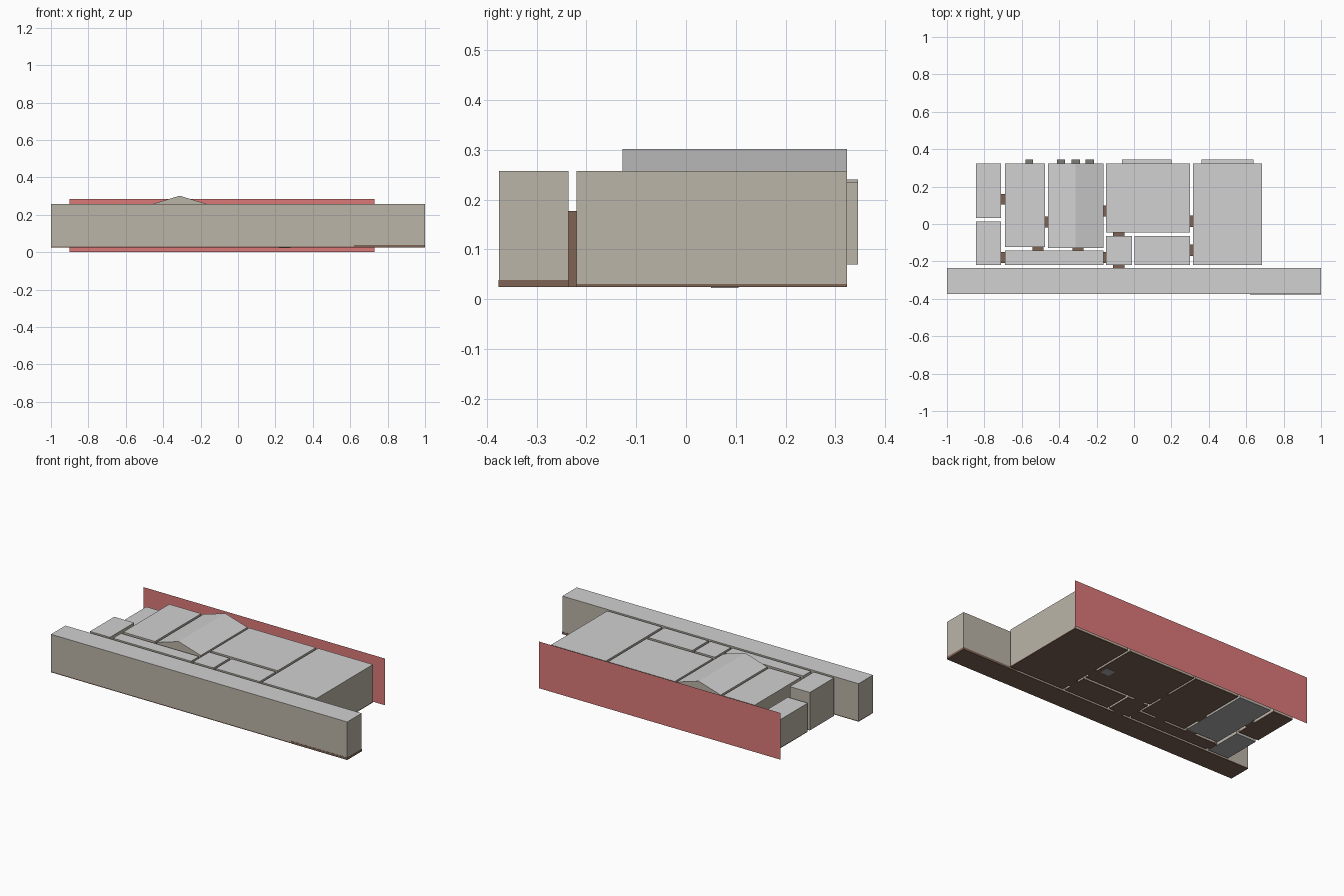
import bpy, bmesh

if "Cube" in bpy.data.objects:
    bpy.data.objects.remove(bpy.data.objects["Cube"])


def material(name, rgb):
    m = bpy.data.materials.new(name)
    m.diffuse_color = (*rgb, 1)
    m.use_nodes = True
    m.node_tree.nodes["Principled BSDF"].inputs["Base Color"].default_value = m.diffuse_color
    return m


WALL = material("warm_wall", (0.50, 0.46, 0.39))
CEILING = material("ceiling_grey", (0.64, 0.64, 0.64))
WOOD = material("brown_wood", (0.21, 0.125, 0.09))
TILE = material("grey_tile", (0.42, 0.42, 0.42))
DARK = material("dark_frame", (0.20, 0.20, 0.19))
RED = material("red_panel", (0.72, 0.19, 0.19))


def finish(name, bm, mats, rule=None):
    bmesh.ops.recalc_face_normals(bm, faces=bm.faces)
    bm.normal_update()
    if rule:
        for f in bm.faces:
            f.material_index = rule(f)
    me = bpy.data.meshes.new(name)
    bm.to_mesh(me)
    bm.free()
    for m in mats:
        me.materials.append(m)
    ob = bpy.data.objects.new(name, me)
    bpy.context.collection.objects.link(ob)
    return ob


def box(name, x0, x1, y0, y1, z0, z1, mats, rule=None):
    bm = bmesh.new()
    bmesh.ops.create_cube(bm, size=1)
    for v in bm.verts:
        v.co = (x1 if v.co.x > 0 else x0,
                y1 if v.co.y > 0 else y0,
                z1 if v.co.z > 0 else z0)
    return finish(name, bm, mats, rule)


def top_is_ceiling(f):
    return 1 if f.normal.z > 0.5 else 0


BASE, TOP = 0.025, 0.257
FLOOR = 0.031

# Rooms: x range, y range, top height, floor colour
rooms = {
    "corridor": (-1.0, 1.0, -0.375, -0.236, TOP, WOOD),
    "storage_room": (-0.845, -0.71, 0.033, 0.323, 0.20, WOOD),
    "small_bathroom": (-0.845, -0.71, -0.22, 0.013, TOP, TILE),
    "bathroom": (-0.69, -0.475, -0.122, 0.323, TOP, TILE),
    "hall": (-0.69, -0.163, -0.22, -0.143, TOP, WOOD),
    "living_room": (-0.15, 0.30, -0.046, 0.323, TOP, WOOD),
    "closet": (-0.15, -0.012, -0.22, -0.064, TOP, WOOD),
    "study": (0.003, 0.30, -0.22, -0.064, TOP, WOOD),
    "bedroom": (0.315, 0.685, -0.22, 0.323, TOP, WOOD),
}
for name, (x0, x1, y0, y1, top, floor) in rooms.items():
    box(name, x0, x1, y0, y1, FLOOR, top, [WALL, CEILING], top_is_ceiling)
    box(name + "_floor", x0, x1, y0, y1, BASE, FLOOR, [floor])

# Thicker corridor floor at the right end
box("corridor_end_floor", 0.62, 1.001, -0.376, -0.235, BASE, 0.039, [WOOD])

# Gabled room: a house-shaped profile pushed back along y
bm = bmesh.new()
profile = [(-0.46, FLOOR), (-0.163, FLOOR), (-0.163, TOP), (-0.312, 0.302), (-0.46, TOP)]
face = bm.faces.new([bm.verts.new((x, -0.127, z)) for x, z in profile])
ext = bmesh.ops.extrude_face_region(bm, geom=[face], use_keep_orig=True)
for v in ext["geom"]:
    if isinstance(v, bmesh.types.BMVert):
        v.co.y = 0.323
finish("gabled_room", bm, [WALL, CEILING], top_is_ceiling)
box("gabled_room_floor", -0.46, -0.163, -0.127, 0.323, BASE, FLOOR, [WOOD])

# Doors filling the gaps between rooms
doors = [
    (-0.71, -0.69, 0.105, 0.16),
    (-0.71, -0.69, -0.208, -0.15),
    (-0.475, -0.46, -0.02, 0.04),
    (-0.543, -0.485, -0.143, -0.122),
    (-0.328, -0.27, -0.143, -0.127),
    (-0.163, -0.15, 0.04, 0.098),
    (-0.163, -0.15, -0.208, -0.15),
    (-0.112, -0.052, -0.064, -0.046),
    (-0.112, -0.052, -0.236, -0.22),
    (0.30, 0.315, -0.015, 0.045),
    (0.30, 0.315, -0.17, -0.11),
]
for i, d in enumerate(doors):
    box(f"door_{i + 1}", *d, BASE, 0.177, [WOOD])

# Wide windows projecting from the back wall
for i, (x0, x1, z1) in enumerate([(-0.065, 0.20, 0.24), (0.36, 0.64, 0.235)]):
    box(f"wide_window_{i + 1}", x0, x1, 0.323, 0.345, 0.07, z1,
        [WALL, CEILING], top_is_ceiling)

# Narrow windows
for i, (x0, x1) in enumerate([(-0.58, -0.54), (-0.412, -0.37), (-0.335, -0.29), (-0.258, -0.215)]):
    box(f"narrow_window_{i + 1}", x0, x1, 0.323, 0.345, 0.07, 0.235, [DARK])

# Small plate under the living room
box("floor_plate", 0.22, 0.28, 0.05, 0.105, 0.023, BASE, [TILE])

# Red sheet behind the house
bm = bmesh.new()
bm.faces.new([bm.verts.new(c) for c in
              [(-0.9, 0.375, 0), (0.73, 0.375, 0), (0.73, 0.375, 0.285), (-0.9, 0.375, 0.285)]])
finish("red_back_sheet", bm, [RED])
